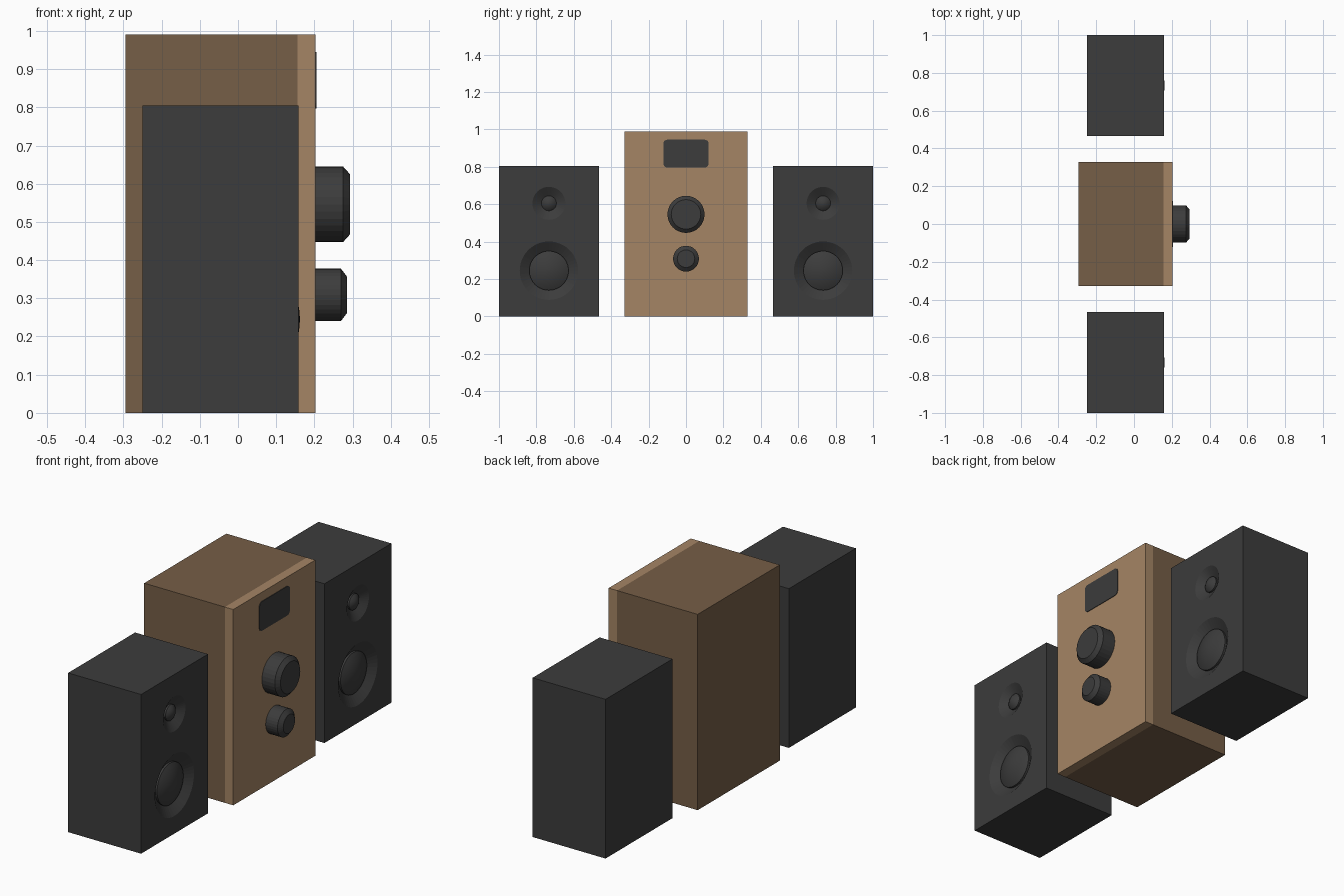
import bpy, bmesh, math
from mathutils import Vector

if "Cube" in bpy.data.objects:
    bpy.data.objects.remove(bpy.data.objects["Cube"])


def material(name, rgb):
    m = bpy.data.materials.new(name)
    m.diffuse_color = (*rgb, 1)
    m.use_nodes = True
    m.node_tree.nodes["Principled BSDF"].inputs["Base Color"].default_value = m.diffuse_color
    return m


CHARCOAL = material("charcoal", (0.045, 0.045, 0.045))
DARK_WOOD = material("dark wood", (0.18, 0.112, 0.063))
LIGHT_WOOD = material("light wood", (0.375, 0.235, 0.13))


def finish(name, bm, mat, smooth=False):
    bmesh.ops.recalc_face_normals(bm, faces=bm.faces)
    me = bpy.data.meshes.new(name)
    bm.to_mesh(me)
    bm.free()
    me.materials.append(mat)
    ob = bpy.data.objects.new(name, me)
    bpy.context.collection.objects.link(ob)
    if smooth:
        bpy.ops.object.select_all(action='DESELECT')
        ob.select_set(True)
        bpy.context.view_layer.objects.active = ob
        bpy.ops.object.shade_smooth_by_angle(angle=math.radians(30))
    return ob


def box(name, lo, hi, mat, corner=0):
    bm = bmesh.new()
    bmesh.ops.create_cube(bm, size=1)
    lo, hi = Vector(lo), Vector(hi)
    for v in bm.verts:
        v.co = (lo + hi) / 2 + v.co * (hi - lo)
    if corner:  # round the edges that run along x
        edges = [e for e in bm.edges
                 if abs(e.verts[0].co.x - e.verts[1].co.x) > 1e-5]
        bmesh.ops.bevel(bm, geom=edges, offset=corner, segments=5,
                        profile=0.5, affect='EDGES')
    return finish(name, bm, mat)


def lathe(name, profile, x, y, z, mat, sides=32, smooth=False):
    """Closed solid turned around the x axis; profile is (radius, offset along x)."""
    bm = bmesh.new()
    rings = []
    for r, dx in profile:
        rings.append([bm.verts.new((x + dx,
                                    y + r * math.cos(2 * math.pi * i / sides),
                                    z + r * math.sin(2 * math.pi * i / sides)))
                      for i in range(sides)])
    for a, b in zip(rings, rings[1:]):
        for i in range(sides):
            j = (i + 1) % sides
            bm.faces.new((a[i], a[j], b[j], b[i]))
    bm.faces.new(rings[0])
    bm.faces.new(rings[-1])
    return finish(name, bm, mat, smooth)


def driver(cabinet, name, y, z, outer, inner, depth, rim, peak):
    """Conical recess cut in the cabinet front, with a domed cone inside."""
    x = 0.158
    over = 0.02
    wide = outer + (outer - inner) * over / depth
    cutter = lathe(name + "_cutter", [(inner, -depth), (wide, over)],
                   x, y, z, CHARCOAL, 48)
    cutter.hide_render = True
    cutter.hide_viewport = True
    mod = cabinet.modifiers.new(name, 'BOOLEAN')
    mod.operation = 'DIFFERENCE'
    mod.solver = 'EXACT'
    mod.object = cutter
    # short rim wall, then a shallow dome
    profile = [(inner, -depth - 0.01)]
    for k in range(8):
        a = k / 8 * math.pi / 2
        profile.append((inner * math.cos(a),
                        rim + (peak - rim) * (1 - math.cos(a) ** 2)))
    profile.append((inner * 0.02, peak))
    lathe(name + "_dome", profile, x, y, z, CHARCOAL, 48, True)


# Side speakers
for side, s in (("left", -1), ("right", 1)):
    ys = sorted((s * 0.465, s * 1.0))
    cab = box(side + "_speaker_cabinet", (-0.25, ys[0], 0), (0.158, ys[1], 0.805), CHARCOAL)
    yc = s * 0.733
    driver(cab, side + "_woofer", yc, 0.245, 0.156, 0.105, 0.034, -0.024, 0.004)
    driver(cab, side + "_tweeter", yc, 0.605, 0.088, 0.04, 0.03, -0.022, -0.004)

# Central unit: cabinet and front panel
box("main_cabinet", (-0.295, -0.328, 0), (0.156, 0.328, 0.99), DARK_WOOD)
box("front_panel", (0.156, -0.328, 0), (0.203, 0.328, 0.99), LIGHT_WOOD)
box("display", (0.199, -0.121, 0.797), (0.206, 0.121, 0.945), CHARCOAL, 0.02)

# Knobs with chamfered ends
lathe("large_knob", [(0.099, -0.003), (0.099, 0.072), (0.079, 0.090)],
      0.203, 0, 0.546, CHARCOAL)
lathe("small_knob", [(0.069, -0.003), (0.069, 0.066), (0.047, 0.083)],
      0.203, 0, 0.309, CHARCOAL)
